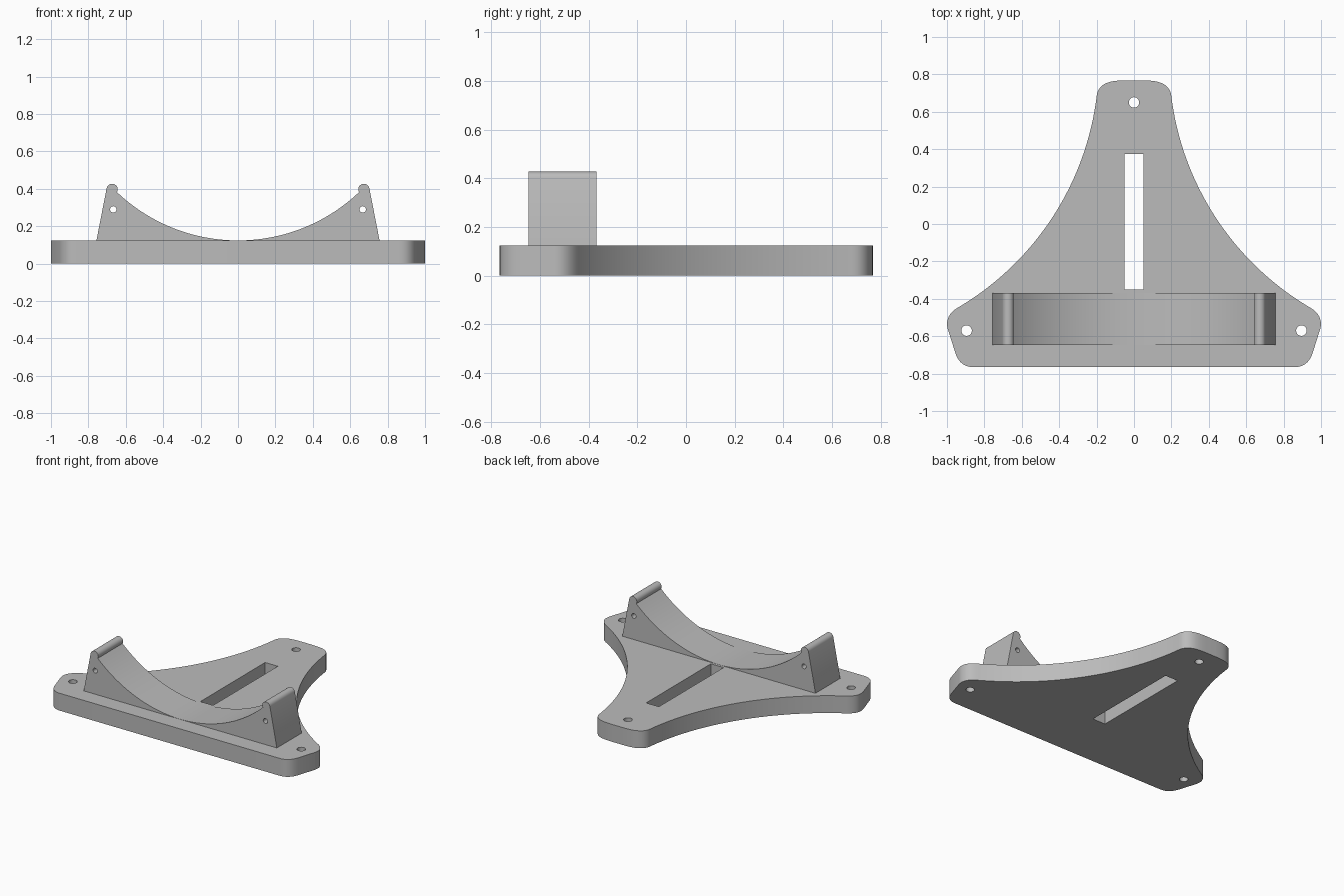
import bpy, bmesh, math
from mathutils import Vector

if "Cube" in bpy.data.objects:
    bpy.data.objects.remove(bpy.data.objects["Cube"])

GREY = bpy.data.materials.new("light_grey")
GREY.use_nodes = True
colour = (0.5, 0.5, 0.5, 1)
GREY.diffuse_color = colour
GREY.node_tree.nodes["Principled BSDF"].inputs["Base Color"].default_value = colour

THICK = 0.123


def arc(cx, cy, r, start, end, n):
    """Points on a circular arc, angles in degrees."""
    angles = [math.radians(start + (end - start) * i / n) for i in range(n + 1)]
    return [(cx + r * math.cos(a), cy + r * math.sin(a)) for a in angles]


def circle(cx, cy, r, n=32):
    return arc(cx, cy, r, 0, 360, n)[:-1]


def corner(a, b, c, n=10):
    """Rounded corner from a to c, pulled toward b."""
    a, b, c = Vector(a), Vector(b), Vector(c)
    return [tuple(a.lerp(b, i / n).lerp(b.lerp(c, i / n), i / n)) for i in range(n + 1)]


def sagging_arc(a, c, bulge, n):
    """Arc from a to c, bowed to the right of the direction of travel."""
    a, c = Vector(a), Vector(c)
    half = (c - a) / 2
    side = Vector((half.y, -half.x)).normalized()
    r = (half.length ** 2 + bulge ** 2) / (2 * bulge)
    centre = a + half - side * (r - bulge)
    start = math.degrees(math.atan2(*(a - centre).yx))
    sweep = 2 * math.degrees(math.asin(half.length / r))
    return arc(centre.x, centre.y, r, start, start + sweep, n)


def mirrored(half):
    """Close a right-hand half outline with its mirror image."""
    return half + [(-x, y) for x, y in reversed(half) if abs(x) > 1e-5]


def solid(name, loops, depth):
    """Extrude an outline with holes, centred on its own plane."""
    curve = bpy.data.curves.new(name, "CURVE")
    curve.dimensions = "2D"
    curve.fill_mode = "BOTH"
    curve.extrude = depth / 2
    for loop in loops:
        spline = curve.splines.new("POLY")
        spline.points.add(len(loop) - 1)
        for point, (x, y) in zip(spline.points, loop):
            point.co = (x, y, 0, 1)
        spline.use_cyclic_u = True
    obj = bpy.data.objects.new(name, curve)
    bpy.context.collection.objects.link(obj)
    bpy.ops.object.select_all(action="DESELECT")
    obj.select_set(True)
    bpy.context.view_layer.objects.active = obj
    bpy.ops.object.convert(target="MESH")
    obj = bpy.context.object
    bm = bmesh.new()
    bm.from_mesh(obj.data)
    bmesh.ops.remove_doubles(bm, verts=bm.verts, dist=1e-5)
    bmesh.ops.recalc_face_normals(bm, faces=bm.faces)
    bm.to_mesh(obj.data)
    bm.free()
    obj.data.materials.clear()
    obj.data.materials.append(GREY)
    bpy.ops.object.shade_smooth_by_angle(angle=math.radians(30))
    return obj


# Base plate: three lobes joined by concave sides, with screw holes and a slot
neck, tip = (0.2, 0.68), (0.93, -0.44)
half_plate = corner((0, 0.768), (0.08, 0.77), (0.12, 0.762), 4)
half_plate += corner((0.12, 0.762), (0.195, 0.745), neck)[1:]
half_plate += sagging_arc(neck, tip, 0.154, 48)[1:]
half_plate += corner(tip, (1.015, -0.485), (0.996, -0.56))[1:]
half_plate += corner((0.955, -0.69), (0.93, -0.765), (0.86, -0.765))
slot = [(-0.05, -0.35), (0.05, -0.35), (0.05, 0.375), (-0.05, 0.375)]
holes = [circle(x, y, 0.028) for x, y in ((0, 0.65), (0.895, -0.57), (-0.895, -0.57))]
plate = solid("base_plate", [mirrored(half_plate), slot] + holes, THICK)
plate.location.z = THICK / 2

# Cradle: curved saddle with a rounded lip on each horn and a pin hole below it
radius = 0.94
reach = math.degrees(math.asin(0.648 / radius))
half_cradle = arc(0, THICK + 0.001 + radius, radius, -90, -90 + reach, 32)
half_cradle += arc(0.673, 0.397, 0.03, 212, 10, 18)
half_cradle += [(0.757, THICK), (0.757, THICK - 0.02)]
pins = [circle(x, 0.29, 0.017, 24) for x in (0.667, -0.667)]
cradle = solid("cradle", [mirrored(half_cradle)] + pins, 0.278)
cradle.rotation_euler.x = math.pi / 2
cradle.location.y = -0.507
